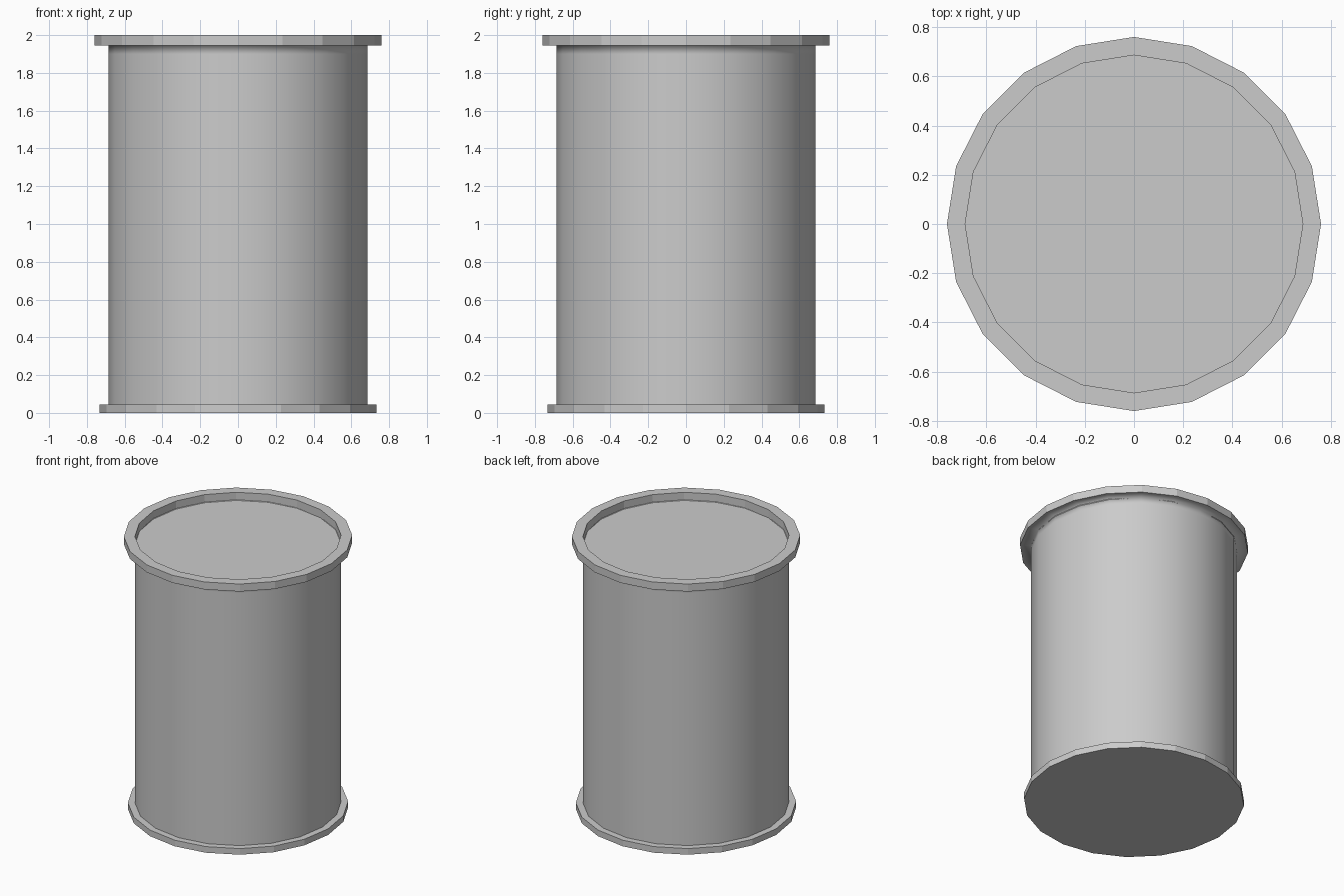
import bpy, bmesh, math

if "Cube" in bpy.data.objects:
    bpy.data.objects.remove(bpy.data.objects["Cube"])

SIDES = 20


def lathe(name, profile, smooth):
    """Revolve (radius, z) points around z; radius 0 closes with a flat cap."""
    bm = bmesh.new()
    rings = []
    for r, z in profile:
        if r == 0:
            rings.append(None)
            continue
        rings.append([bm.verts.new((r * math.cos(2 * math.pi * i / SIDES),
                                    r * math.sin(2 * math.pi * i / SIDES), z))
                      for i in range(SIDES)])
    for a, b in zip(rings, rings[1:]):
        if a is None or b is None:
            bm.faces.new(b or a)
            continue
        for i in range(SIDES):
            j = (i + 1) % SIDES
            f = bm.faces.new((a[i], a[j], b[j], b[i]))
            f.smooth = smooth
    bmesh.ops.recalc_face_normals(bm, faces=bm.faces)
    mesh = bpy.data.meshes.new(name)
    bm.to_mesh(mesh)
    bm.free()
    obj = bpy.data.objects.new(name, mesh)
    bpy.context.collection.objects.link(obj)
    return obj


# Base flange, flat sided with a closed bottom
lathe("base_flange", [(0, 0), (0.733, 0), (0.733, 0.045), (0.686, 0.045)], False)

# Smooth wall flowing into the underside of the top rim
lathe("drum_wall", [(0.686, 0.045), (0.686, 1.90), (0.686, 1.945), (0.76, 1.945)], True)

# Faceted top rim with the recessed lid inside
lathe("top_rim_and_lid", [(0.76, 1.945), (0.76, 2.0), (0.686, 2.0), (0.686, 1.94), (0, 1.94)], False)
